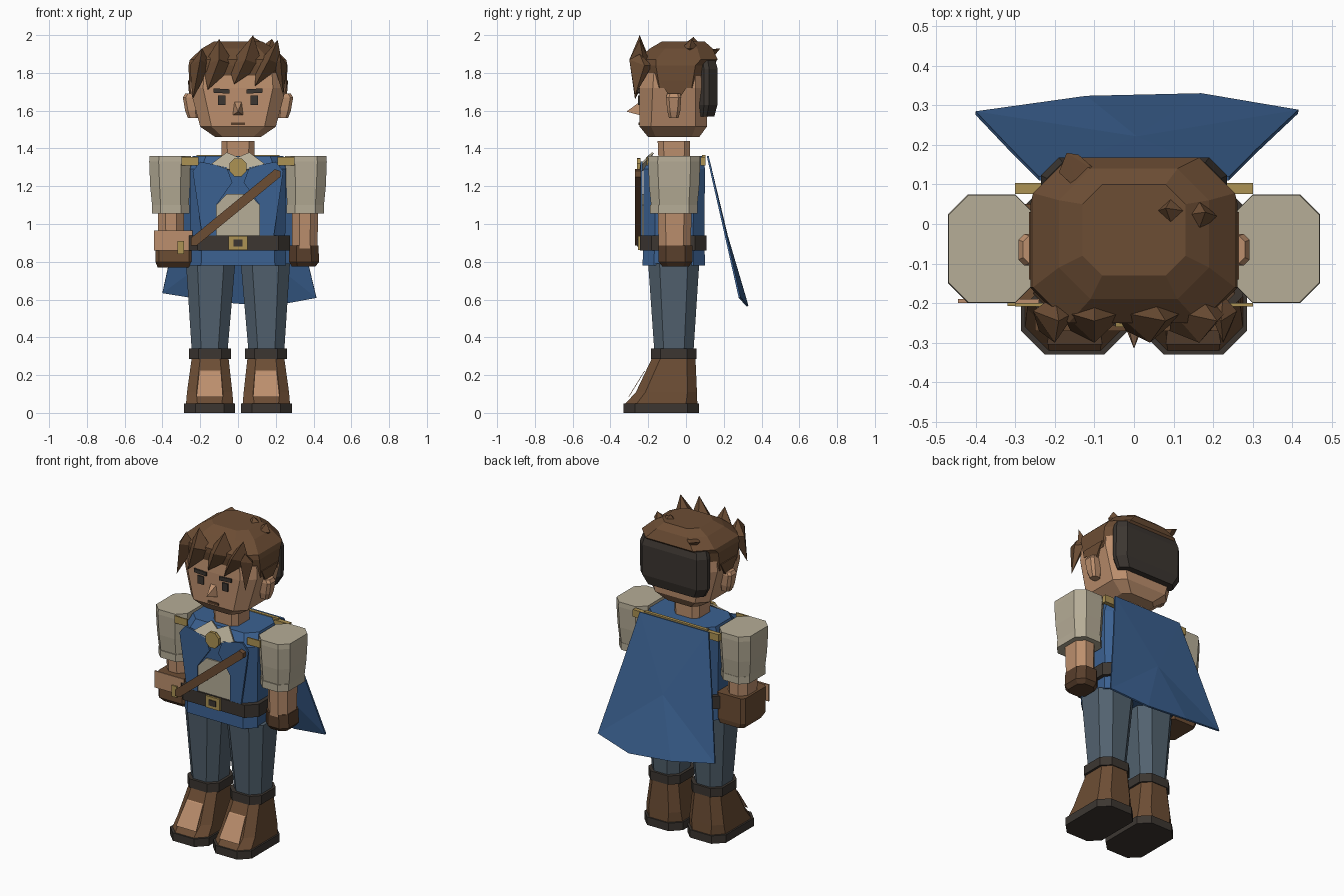
import bpy, bmesh, math
from mathutils import Vector


def mat(name, r, g, b):
    lin = [((c / 255 + 0.055) / 1.055) ** 2.4 for c in (r, g, b)]
    m = bpy.data.materials.new(name)
    m.diffuse_color = (*lin, 1)
    return m


SKIN = mat("skin", 188, 143, 109)
BROWN = mat("brown", 108, 77, 52)
GLOVE = mat("glove brown", 88, 62, 43)
DARK = mat("dark leather", 60, 54, 49)
CREAM = mat("cream cloth", 182, 173, 151)
BLUE = mat("blue cloth", 59, 97, 145)
SLATE = mat("slate trousers", 82, 98, 111)
GOLD = mat("gold", 172, 146, 84)


def finish(name, bm, *mats):
    bmesh.ops.recalc_face_normals(bm, faces=bm.faces)
    me = bpy.data.meshes.new(name)
    bm.to_mesh(me)
    bm.free()
    for m in mats:
        me.materials.append(m)
    ob = bpy.data.objects.new(name, me)
    bpy.context.collection.objects.link(ob)
    return ob


def loft(name, m, sections, s=1):
    """Stack of chamfered rectangles: (z, x0, x1, y0, y1, chamfer)."""
    bm = bmesh.new()
    rings = []
    for z, x0, x1, y0, y1, c in sections:
        pts = [(x0 + c, y0), (x1 - c, y0), (x1, y0 + c), (x1, y1 - c),
               (x1 - c, y1), (x0 + c, y1), (x0, y1 - c), (x0, y0 + c)]
        rings.append([bm.verts.new((x * s, y, z)) for x, y in pts])
    for a, b in zip(rings, rings[1:]):
        for i in range(8):
            j = (i + 1) % 8
            bm.faces.new((a[i], a[j], b[j], b[i]))
    bm.faces.new(rings[0])
    bm.faces.new(rings[-1])
    return finish(name, bm, m)


def slab(name, m, pts, off, s=1):
    """Polygon of 3D points extruded by an offset vector."""
    bm = bmesh.new()
    a = [bm.verts.new((x * s, y, z)) for x, y, z in pts]
    b = [bm.verts.new(v.co + Vector(off)) for v in a]
    bm.faces.new(a)
    bm.faces.new(b)
    for i in range(len(a)):
        j = (i + 1) % len(a)
        bm.faces.new((a[i], a[j], b[j], b[i]))
    return finish(name, bm, m)


def plate(name, m, xz, y, t=0.008, s=1):
    return slab(name, m, [(x, y, z) for x, z in xz], (0, -t, 0), s)


def rect(x0, x1, z0, z1):
    return [(x0, z0), (x1, z0), (x1, z1), (x0, z1)]


def tuft(name, m, ring, top, tip):
    """Hair tuft: ring of points joined to an upper and a lower tip."""
    bm = bmesh.new()
    r = [bm.verts.new(p) for p in ring]
    for end in (top, tip):
        v = bm.verts.new(end)
        for i in range(len(r)):
            bm.faces.new((r[i], r[(i + 1) % len(r)], v))
    return finish(name, bm, m)


# Paired parts: legs, boots, arms, face details
for s, side in ((1, "right"), (-1, "left")):
    loft(side + "_sole", DARK, [(0, .015, .285, -.33, .068, .06),
                                (.05, .015, .285, -.33, .068, .06)], s)
    loft(side + "_boot", BROWN, [(.05, .025, .275, -.32, .06, .06),
                                 (.11, .03, .27, -.265, .058, .05),
                                 (.29, .05, .245, -.18, .05, .045)], s)
    slab(side + "_boot_panel", SKIN, [(.08, -.305, .085), (.22, -.305, .085),
                                      (.205, -.222, .22), (.09, -.222, .22)], (0, .006, .004), s)
    loft(side + "_boot_cuff", DARK, [(.285, .037, .26, -.185, .055, .05),
                                     (.34, .037, .26, -.185, .055, .05)], s)
    loft(side + "_leg", SLATE, [(.33, .055, .245, -.168, .04, .05),
                                (.79, .015, .275, -.2, .07, .06)], s)
    loft(side + "_sleeve", CREAM, [(1.1, .26, .455, -.185, .06, .045),
                                   (1.2, .255, .465, -.195, .07, .05),
                                   (1.33, .25, .47, -.2, .075, .05),
                                   (1.36, .25, .468, -.198, .073, .05)], s)
    loft(side + "_sleeve_cuff", CREAM, [(1.055, .258, .455, -.19, .062, .045),
                                        (1.1, .258, .455, -.19, .062, .045)], s)
    loft(side + "_forearm", SKIN, [(.87, .285, .42, -.145, .025, .04),
                                   (1.07, .285, .425, -.15, .03, .04)], s)
    loft(side + "_glove", GLOVE, [(.775, .285, .41, -.125, .015, .03),
                                  (.8, .27, .43, -.145, .035, .04),
                                  (.885, .27, .425, -.145, .035, .04)], s)
    # shoulder clasps
    plate(side + "_front_clasp", GOLD, rect(.21, .3, 1.31, 1.355), -.2, .008, s)
    plate(side + "_back_clasp", GOLD, rect(.2, .3, 1.31, 1.355), .104, .028, s)
    # tunic lapels and shirt collar
    plate(side + "_lapel", BLUE, [(.03, 1.22), (.06, 1.3), (.2, 1.33), (.24, 1.28),
                                  (.19, .94), (.115, .94), (.115, 1.1)], -.23, .012, s)
    slab(side + "_collar", CREAM, [(0, -.235, 1.27), (.14, -.232, 1.315),
                                   (.06, -.17, 1.375), (0, -.2, 1.35)], (0, -.01, .004), s)
    # face
    plate(side + "_eye", DARK, rect(.065, .105, 1.63, 1.68), -.246, .008, s)
    plate(side + "_brow", DARK, [(.045, 1.69), (.13, 1.695), (.13, 1.718), (.045, 1.713)],
          -.247, .009, s)
    loft(side + "_ear", SKIN, [(1.56, .21, .265, -.09, -.04, .012),
                               (1.6, .21, .28, -.1, -.03, .015),
                               (1.67, .21, .292, -.105, -.025, .015),
                               (1.69, .21, .28, -.1, -.03, .015)], s)
    slab(side + "_sideburn", BROWN, [(.25, -.14, 1.76), (.25, .03, 1.76), (.24, -.06, 1.63)],
         (.015 * s, 0, 0), s)

# Torso
loft("tunic", BLUE, [(.78, -.255, .255, -.23, .1, .06), (.94, -.25, .25, -.225, .098, .06),
                     (1.29, -.255, .255, -.225, .1, .06), (1.36, -.23, .23, -.18, .095, .06)])
loft("belt", DARK, [(.86, -.275, .275, -.243, .108, .06), (.94, -.275, .275, -.243, .108, .06)])
plate("belt_buckle", GOLD, rect(-.05, .05, .863, .937), -.243, .012)
plate("buckle_centre", DARK, rect(-.024, .024, .882, .918), -.255, .005)
plate("shirt_panel", CREAM, [(-.115, .94), (.115, .94), (.115, 1.1), (.06, 1.16),
                             (-.06, 1.16), (-.115, 1.1)], -.224, .009)
plate("medallion", GOLD, [(.05 * math.cos(i * math.pi / 4 + .39),
                           1.3 + .052 * math.sin(i * math.pi / 4 + .39)) for i in range(8)],
      -.24, .02)
plate("back_bar", GOLD, rect(-.22, .22, 1.34, 1.365), .104, .02)
plate("chest_strap", BROWN, [(-.25, .925), (-.25, .885), (-.22, .885), (.225, 1.25),
                             (.225, 1.28), (.195, 1.29)], -.242, .028)

# Belt pouch by the left hand
loft("pouch", BROWN, [(.77, -.425, -.25, -.16, .045, .02), (.8, -.437, -.24, -.19, .05, .02),
                      (.96, -.437, -.24, -.19, .05, .02)])
plate("pouch_flap", SKIN, rect(-.445, -.24, .86, .965), -.19, .009)
plate("pouch_clasp", GOLD, rect(-.32, -.285, .84, .91), -.199, .008)

# Cape: outline, gold inset rim, faceted centre
bm = bmesh.new()
outline = [(-.24, 1.36), (.24, 1.36), (.31, 1.05), (.415, .61), (.17, .565),
           (-.12, .59), (-.4, .635), (-.31, 1.05)]
face = bm.faces.new([bm.verts.new((x, .115 + (1.36 - z) * .265 - .17 * max(0, abs(x) - .24), z))
                     for x, z in outline])
rim = bmesh.ops.inset_region(bm, faces=[face], thickness=.035)["faces"]
for f in rim:
    f.material_index = 1
bmesh.ops.poke(bm, faces=[f for f in bm.faces if f.material_index == 0])
cape = finish("cape", bm, BLUE, GOLD)
sol = cape.modifiers.new("thickness", "SOLIDIFY")
sol.thickness = .01
sol.offset = 0

# Neck and head
loft("neck", SKIN, [(1.32, -.085, .085, -.145, .02, .03), (1.44, -.088, .088, -.15, .022, .03)])
loft("head", SKIN, [(1.46, -.12, .12, -.2, .07, .04), (1.515, -.2, .2, -.245, .11, .06),
                    (1.72, -.255, .255, -.246, .12, .07), (1.8, -.25, .25, -.24, .12, .07)])
tuft("nose", SKIN, [(-.03, -.24, 1.575), (.03, -.24, 1.575), (.02, -.24, 1.65),
                    (-.02, -.24, 1.65)], (0, -.315, 1.595), (0, -.23, 1.6))
plate("mouth", GLOVE, rect(-.037, .037, 1.523, 1.538), -.243, .008)

# Hair
loft("hair_cap", BROWN, [(1.72, -.258, .258, -.23, .12, .09), (1.84, -.262, .262, -.25, .14, .09),
                         (1.87, -.255, .255, -.25, .168, .09), (1.93, -.19, .19, -.19, .14, .08),
                         (1.965, -.13, .13, -.13, .1, .05)])
loft("back_hair", DARK, [(1.57, -.2, .2, .05, .15, .04), (1.63, -.235, .235, .05, .166, .045),
                         (1.82, -.235, .235, .05, .168, .045), (1.865, -.22, .22, .05, .155, .04)])
# fringe tufts: centre x, half width, top (x, z), tip (x, z)
for i, (x, w, tx, tz, bx, bz) in enumerate([(-.2, .055, -.19, 1.93, -.24, 1.66),
                                            (-.1, .085, -.1, 1.98, -.16, 1.71),
                                            (.04, .09, .08, 2.0, -.02, 1.74),
                                            (.165, .07, .21, 1.975, .09, 1.73),
                                            (.225, .035, .22, 1.9, .24, 1.68)]):
    tuft("fringe_%d" % i, BROWN, [(x - w, -.22, 1.84), (x, -.3, 1.87), (x + w, -.22, 1.84),
                                  (x, -.18, 1.84)], (tx, -.245, tz), (bx, -.27, bz))
# small loose tufts on crown and back
for i, (x, y, z, dx, dy, dz) in enumerate([(.1, .03, 1.95, -.02, .01, .04),
                                           (.16, .02, 1.93, .02, .01, .05),
                                           (-.14, .13, 1.92, -.03, .05, .01)]):
    tuft("loose_tuft_%d" % i, BROWN, [(x - .05, y, z), (x, y - .045, z), (x + .05, y, z),
                                      (x, y + .045, z)], (x + dx, y + dy, z + dz), (x, y, z - .05))
